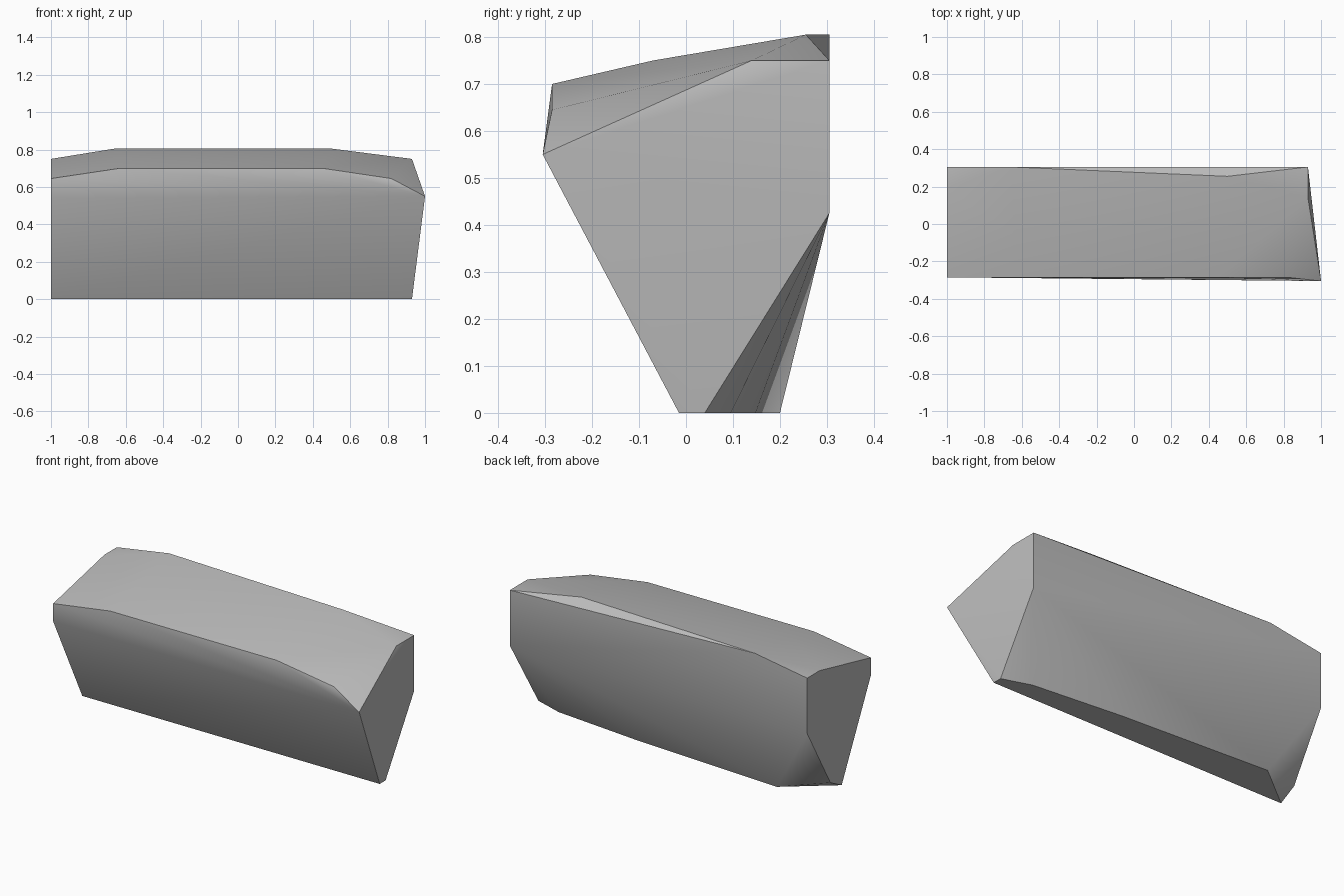
import bpy, bmesh, math

cube = bpy.data.objects.get("Cube")
if cube:
    bpy.data.objects.remove(cube, do_unlink=True)

stone = bpy.data.materials.new("grey_stone")
stone.use_nodes = True
grey = (0.5, 0.5, 0.5, 1)
stone.diffuse_color = grey
stone.node_tree.nodes["Principled BSDF"].inputs["Base Color"].default_value = grey

# Corners of the hewn block, grouped by the edge they belong to
front_rim = [(-1, -.285, .645), (-.63, -.285, .70), (.45, -.285, .70), (.82, -.285, .645)]
front_belly = [(-1, -.285, .54), (1, -.305, .55)]
top_ridge = [(-.66, .305, .805), (.5, .255, .805), (-.63, -.07, .75), (.47, -.07, .75)]
back_edge = [(x, .305, z) for x in (-1, .93) for z in (.425, .75)]
end_shoulders = [(-1, .19, .75), (.93, .14, .75)]
base_front = [(-1, -.015, 0), (.93, -.015, 0)]
base_back = [(-1, .09, .055), (-.73, .2, 0), (.2, .148, 0), (.76, .095, 0), (.93, .04, 0)]

# Wrap the corners in a convex skin
bm = bmesh.new()
for group in (front_rim, front_belly, top_ridge, back_edge, end_shoulders, base_front, base_back):
    for corner in group:
        bm.verts.new(corner)
hull = bmesh.ops.convex_hull(bm, input=bm.verts)
loose = {v for v in hull["geom_interior"] if isinstance(v, bmesh.types.BMVert)}
bmesh.ops.delete(bm, geom=list(loose), context="VERTS")
bmesh.ops.dissolve_limit(bm, angle_limit=math.radians(0.5), verts=bm.verts, edges=bm.edges)
bmesh.ops.recalc_face_normals(bm, faces=bm.faces)

mesh = bpy.data.meshes.new("stone_block")
bm.to_mesh(mesh)
bm.free()
mesh.materials.append(stone)
block = bpy.data.objects.new("stone_block", mesh)
bpy.context.collection.objects.link(block)

# Soften shallow facets, keep hewn edges sharp
bpy.ops.object.select_all(action="DESELECT")
block.select_set(True)
bpy.context.view_layer.objects.active = block
bpy.ops.object.shade_smooth_by_angle(angle=math.radians(30))
